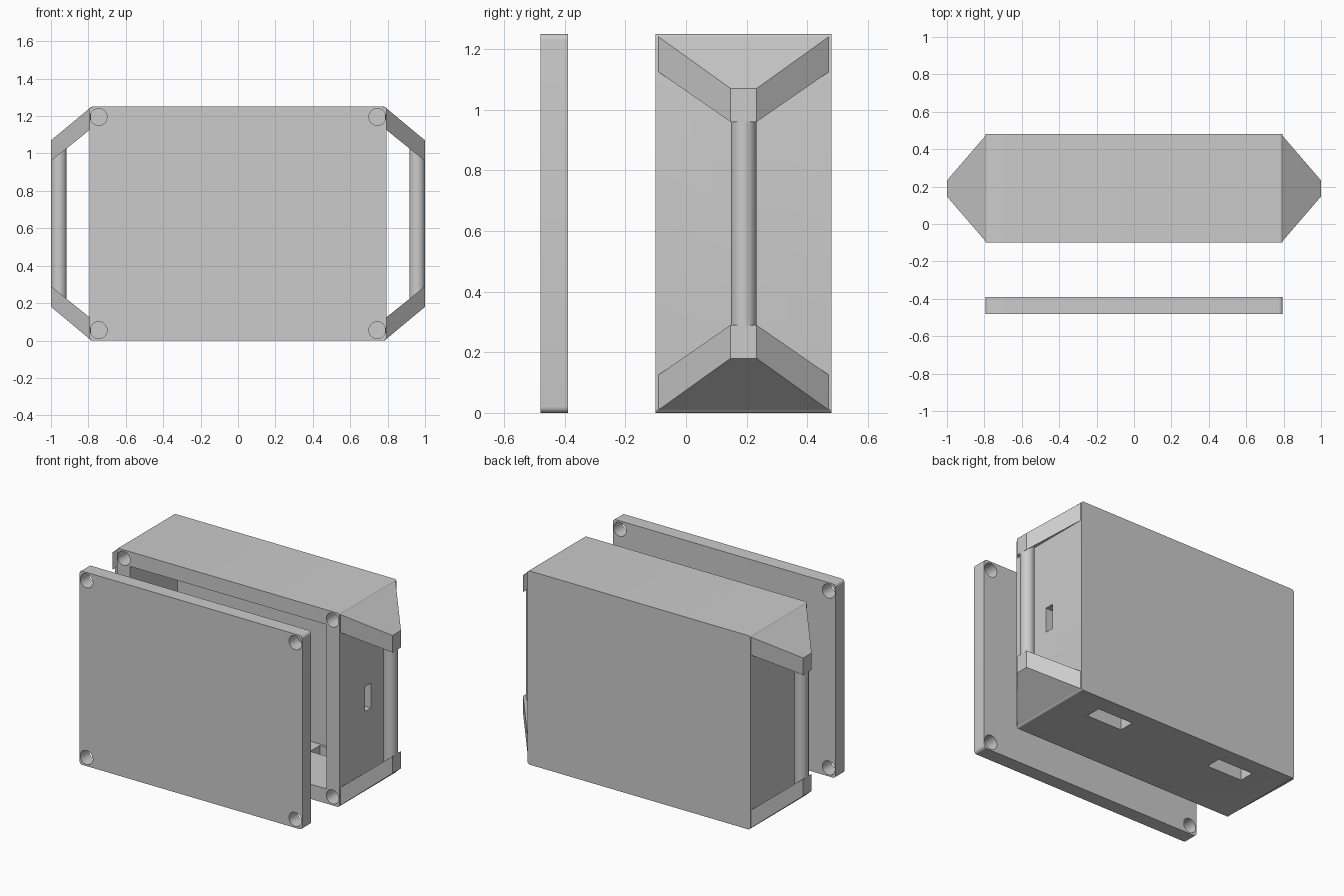
import bpy, bmesh, math
from mathutils import Matrix, Vector

if "Cube" in bpy.data.objects:
    bpy.data.objects.remove(bpy.data.objects["Cube"])

W, H = 0.795, 1.25            # half width and height of the enclosure
F, B = -0.10, 0.48            # front and back of the body
MID = 0.19                    # depth of the handle bars
WALL = 0.095


def new_object(name, bm):
    bmesh.ops.recalc_face_normals(bm, faces=bm.faces)
    mesh = bpy.data.meshes.new(name)
    bm.to_mesh(mesh)
    bm.free()
    ob = bpy.data.objects.new(name, mesh)
    bpy.context.collection.objects.link(ob)
    return ob


def block(name, x0, x1, y0, y1, z0, z1, round_edges=0.0):
    """Box from its limits; optionally rounds the four edges along y."""
    bm = bmesh.new()
    bmesh.ops.create_cube(bm, size=1)
    for v in bm.verts:
        v.co = Vector(((x0 + x1) / 2 + v.co.x * (x1 - x0),
                       (y0 + y1) / 2 + v.co.y * (y1 - y0),
                       (z0 + z1) / 2 + v.co.z * (z1 - z0)))
    if round_edges:
        edges = [e for e in bm.edges
                 if abs(e.verts[0].co.y - e.verts[1].co.y) > 1e-4]
        bmesh.ops.bevel(bm, geom=edges, offset=round_edges, segments=6,
                        profile=0.5, affect='EDGES')
    return new_object(name, bm)


def cylinder(name, center, radius, length, axis):
    rot = Matrix.Rotation(math.pi / 2, 4, 'X') if axis == 'Y' else Matrix()
    bm = bmesh.new()
    bmesh.ops.create_cone(bm, cap_ends=True, segments=40, radius1=radius,
                          radius2=radius, depth=length,
                          matrix=Matrix.Translation(center) @ rot)
    return new_object(name, bm)


def select(ob):
    bpy.ops.object.select_all(action='DESELECT')
    bpy.context.view_layer.objects.active = ob
    ob.select_set(True)


def cut(ob, cutters):
    select(ob)
    for c in cutters:
        m = ob.modifiers.new("cut", 'BOOLEAN')
        m.operation, m.solver, m.object = 'DIFFERENCE', 'EXACT', c
        bpy.ops.object.modifier_apply(modifier=m.name)
        bpy.data.objects.remove(c)


def smooth(ob):
    select(ob)
    bpy.ops.object.shade_smooth_by_angle(angle=math.radians(30))


def screw_holes(y0, y1):
    return [cylinder("screw_hole", (sx * 0.745, (y0 + y1) / 2, z), 0.045,
                     y1 - y0, 'Y')
            for sx in (-1, 1) for z in (0.055, 1.195)]


# Lid with four through holes
lid = block("lid", -W, W, -0.48, -0.39, 0, H, 0.02)
cut(lid, screw_holes(-0.6, -0.3))
smooth(lid)

# Open-fronted body: cavity, corner screw holes, side slot, two floor slots
body = block("body", -W, W, F, B, 0, H, 0.015)
cutters = [block("cavity", -W + WALL, W - WALL, F - 0.1, B - WALL,
                 WALL, H - WALL)]
cutters += screw_holes(F - 0.1, B - WALL)
cutters.append(block("side_slot", 0.6, 0.9, MID - 0.03, MID + 0.03,
                     0.52, 0.68))
for sx in (-1, 1):
    cutters.append(block("floor_slot", sx * 0.45 - 0.125, sx * 0.45 + 0.125,
                         0.27, 0.37, -0.1, 0.2))
cut(body, cutters)
smooth(body)


# Tapered handle brackets and round grip bars on both sides
def bracket(name, sx, flip):
    bm = bmesh.new()
    rings = []
    for x, y0, y1, low, high in ((W - 0.008, F, B, 1.131, 1.247),
                                 (1.0, MID - 0.043, MID + 0.043, 0.96, 1.07)):
        ring = [(y0, low), (y1, low), (y1, high), (y0, high)]
        rings.append([bm.verts.new((sx * x, y, H - z if flip else z))
                      for y, z in ring])
    a, b = rings
    bm.faces.new(a)
    bm.faces.new(b)
    for i in range(4):
        j = (i + 1) % 4
        bm.faces.new((a[i], a[j], b[j], b[i]))
    return new_object(name, bm)


for sx, side in ((-1, "left"), (1, "right")):
    bracket(side + "_upper_bracket", sx, False)
    bracket(side + "_lower_bracket", sx, True)
    bar = cylinder(side + "_grip_bar", (sx * 0.958, MID, H / 2), 0.042,
                   0.82, 'Z')
    smooth(bar)
